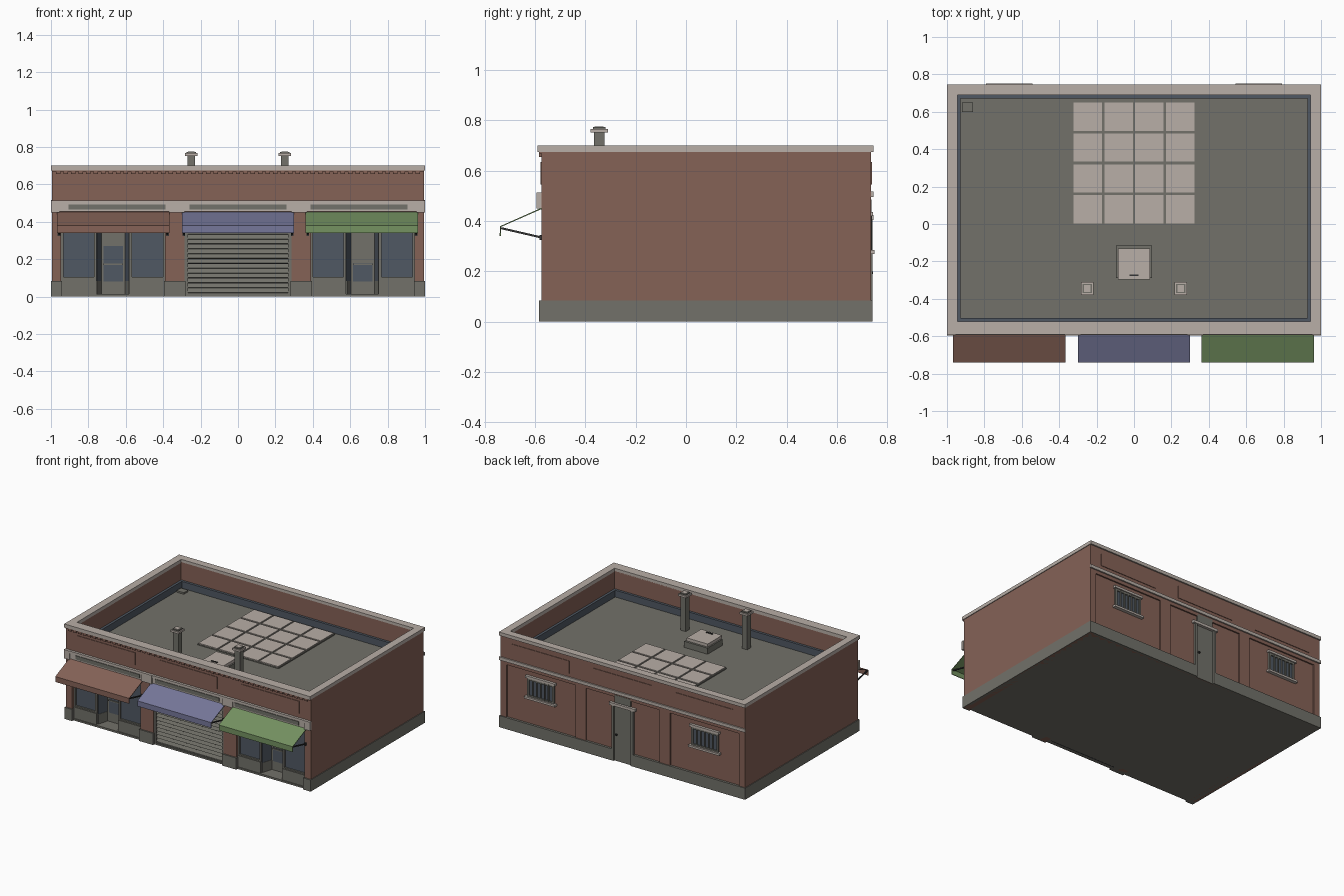
import bpy
import bmesh
from mathutils import Vector

default_cube = bpy.data.objects.get("Cube")
if default_cube:
    bpy.data.objects.remove(default_cube, do_unlink=True)


def material(name, red, green, blue):
    mat = bpy.data.materials.new(name)
    mat.use_nodes = True
    colour = (red, green, blue, 1)
    mat.diffuse_color = colour
    node = mat.node_tree.nodes["Principled BSDF"]
    node.inputs["Base Color"].default_value = colour
    node.inputs["Roughness"].default_value = 0.9
    return mat


BRICK = material("brick red", .235, .122, .094)
STONE = material("pale stone", .48, .425, .385)
GREY = material("warm grey", .168, .165, .142)
GLASS = material("blue grey glass", .08, .098, .125)
DARK = material("dark iron", .035, .035, .035)
BLUE = material("blue cloth", .18, .185, .32)
GREEN = material("green cloth", .175, .285, .12)

FRONT, BACK, SIDE = -.575, .735, .995
ROOF, TOP, PLINTH = .5, .7, .085
BAY = .667


def finish(name, mat, bm):
    bmesh.ops.recalc_face_normals(bm, faces=bm.faces)
    mesh = bpy.data.meshes.new(name)
    bm.to_mesh(mesh)
    bm.free()
    mesh.materials.append(mat)
    obj = bpy.data.objects.new(name, mesh)
    bpy.context.collection.objects.link(obj)
    return obj


def boxes(name, mat, bounds, mirror=False):
    """Join boxes given as (x0, x1, y0, y1, z0, z1); optionally mirror in x."""
    bounds = list(bounds)
    if mirror:
        bounds += [(-b[1], -b[0], *b[2:]) for b in bounds]
    bm = bmesh.new()
    for x0, x1, y0, y1, z0, z1 in bounds:
        low, high = Vector((x0, y0, z0)), Vector((x1, y1, z1))
        for v in bmesh.ops.create_cube(bm, size=1)["verts"]:
            v.co = (low + high) / 2 + v.co * (high - low)
    return finish(name, mat, bm)


def sheet(name, mat, path, start, end, thick, upright=False):
    """Sweep a path along x (path in y, z) or along z (path in x, y)."""
    bm = bmesh.new()
    rows = []
    for a, b in path:
        ends = [(a, b, s) if upright else (s, a, b) for s in (start, end)]
        rows.append([bm.verts.new(p) for p in ends])
    for (a, b), (c, d) in zip(rows, rows[1:]):
        bm.faces.new((a, b, d, c))
    obj = finish(name, mat, bm)
    solid = obj.modifiers.new("thickness", "SOLIDIFY")
    solid.thickness = thick
    solid.offset = 0
    return obj


def ring(outer, inner, z0, z1):
    """Four boxes around a rectangle, each rectangle as (x, y0, y1)."""
    x, y0, y1 = outer
    u, v0, v1 = inner
    return [(-x, x, y0, v0, z0, z1), (-x, x, v1, y1, z0, z1),
            (-x, -u, v0, v1, z0, z1), (u, x, v0, v1, z0, z1)]


def frame(x0, x1, y0, y1, z0, z1, w):
    """Upright frame of bar width w."""
    return [(x0, x0 + w, y0, y1, z0, z1), (x1 - w, x1, y0, y1, z0, z1),
            (x0 + w, x1 - w, y0, y1, z0, z0 + w),
            (x0 + w, x1 - w, y0, y1, z1 - w, z1)]


# Shell: side walls, back wall, front upper wall and piers
inner = (.945, -.52, .69)
boxes("side_wall", BRICK, [(inner[0], SIDE, FRONT, BACK, 0, TOP - .02)], True)
boxes("back_wall", BRICK, [(-SIDE, SIDE, inner[2], BACK - .01, 0, TOP - .02)])
boxes("front_upper_wall", BRICK, [(-SIDE, SIDE, FRONT, inner[1], .44, TOP - .02)])
boxes("front_pier", BRICK, [(.945, SIDE, FRONT, inner[1], 0, .45),
                            (.285, .39, FRONT, inner[1], 0, .45)], True)
boxes("floor", GREY, [(-.98, .98, -.57, .72, 0, .012)])
boxes("roof_deck", GREY, [(-.95, .95, -.53, .7, ROOF - .02, ROOF)])
boxes("parapet_cap", STONE, ring((1, -.59, .745), inner, TOP - .025, TOP))
boxes("roof_flashing", GLASS, ring(inner, (.927, -.502, .672), ROOF, ROOF + .05))

# Plinths
boxes("side_plinth", GREY, [(.98, 1, FRONT - .01, .74, 0, PLINTH)], True)
boxes("pier_plinth", GREY, [(.94, 1, FRONT - .01, -.53, 0, PLINTH),
                            (.28, .395, FRONT - .01, -.53, 0, PLINTH)], True)
boxes("back_plinth", GREY, [(.085, 1, .7, .742, 0, PLINTH)], True)

# Front brick trim and stone band
boxes("dentil", BRICK, [(x / 50 - .012, x / 50 + .012, FRONT - .01, FRONT, .655, .668)
                        for x in range(-48, 49, 2)])
boxes("dentil_course", BRICK, [(-SIDE, SIDE, FRONT - .01, FRONT, .668, .676)])
for side, face in (("front", FRONT), ("back", BACK)):
    boxes(side + "_brick_panel", BRICK,
          [(c - .235, c + .235, face - .004, face + .004, .545, .635)
           for c in (-BAY, 0, BAY)])
boxes("front_stone_band", STONE, [(-1, 1, FRONT - .012, FRONT, .455, .508),
                                  (-1, 1, FRONT - .018, FRONT, .495, .514)])
boxes("pier_bracket", STONE, [(.285, .37, FRONT - .02, FRONT, .45, .514),
                              (.955, 1, FRONT - .02, FRONT, .45, .514)], True)
boxes("sign_board", GREY, [(c - .26, c + .26, FRONT - .017, FRONT, .465, .492)
                           for c in (-BAY + .02, 0, BAY - .02)])

# Back piers, string course and top course around the sunken bays
boxes("back_pier", BRICK, [(.95, SIDE, .7, BACK, PLINTH, ROOF),
                           (.3, .385, .7, BACK, PLINTH, ROOF)], True)
boxes("back_upper_wall", BRICK, [(-SIDE, SIDE, .7, BACK, ROOF - .03, TOP - .02)])
boxes("back_string_course", STONE, [(-1, 1, BACK, .745, ROOF - .005, ROOF + .018)])

# Back windows with bars
wall = BACK - .01
boxes("back_window_glass", GLASS, [(BAY - .1, BAY + .1, wall, wall + .004, .29, .41)], True)
boxes("back_window_frame", GREY,
      frame(BAY - .11, BAY + .11, wall, wall + .012, .28, .42, .015), True)
boxes("back_window_sill", STONE, [(BAY - .125, BAY + .125, wall, .75, .27, .285),
                                  (BAY - .12, BAY + .12, wall, .744, .42, .437)], True)
boxes("window_bar", GREY, [(x - .004, x + .004, wall + .006, wall + .014, .285, .42)
                           for x in [BAY + i * .032 for i in range(-2, 3)]], True)

# Back door
boxes("back_door", GREY, [(-.075, .075, wall, wall + .006, 0, .4)])
boxes("back_door_frame", GREY, [(.07, .088, wall, .742, 0, .41)], True)
boxes("back_door_lintel", STONE, [(-.105, .105, wall, .745, .405, .425)])
boxes("back_door_vent", GREY, [(-.065, .065, wall, wall + .012, .43, .485)])
boxes("back_door_handle", DARK, [(.045, .058, wall, wall + .018, .19, .2)])


# Shop fronts: two display windows beside a recessed door
def shop(side, c, pane_top):
    glass_y, door_y = -.545, -.47
    left, right = c - .28, c + .28
    panes = [(left, c - .09), (c + .085, right)]
    boxes(side + "_bulkhead", GREY, [(a, b, -.562, -.53, 0, .095) for a, b in panes])
    boxes(side + "_display_glass", GLASS,
          [(a, b, glass_y, glass_y + .004, .09, .42) for a, b in panes])
    boxes(side + "_display_frame", GREY,
          [bar for a, b in panes for bar in frame(a, b, -.557, -.535, .09, .44, .014)])
    boxes(side + "_step", GREY, [(c - .09, c + .09, -.57, door_y, 0, .014)])
    for sign in (-1, 1):
        path = [(c + sign * .088, glass_y), (c + sign * .066, door_y)]
        sheet(side + "_entry_glass", GLASS, path, PLINTH, .44, .005, True)
        sheet(side + "_entry_base", GREY, path, 0, PLINTH, .008, True)
    boxes(side + "_door", GREY, [(c - .075, c + .075, door_y, door_y + .01, 0, .44)])
    boxes(side + "_door_glass", GLASS,
          [(c - .052, c + .052, door_y - .003, door_y, .08, pane_top)])
    boxes(side + "_door_bar", GREY,
          [(c - .052, c + .052, door_y - .01, door_y, .168, .176)])
    boxes(side + "_entry_ceiling", GREY, [(left, right, -.56, door_y, .43, .44)])


shop("right_shop", -BAY, .27)
shop("left_shop", BAY, .18)

# Roller shutter: overlapping slats in a frame
boxes("shutter_back", DARK, [(-.28, .28, -.545, -.53, 0, .44)])
boxes("shutter_guide", GREY, [(.268, .285, -.57, -.53, 0, .44)], True)
boxes("shutter_bottom_rail", GREY, [(-.27, .27, -.565, -.54, 0, .02)])
pitch = .026
for i in range(16):
    z = .022 + i * pitch
    sheet("shutter_slat", GREY, [(-.563, z), (-.55, z + pitch * .85)], -.27, .27, .006)

# Awnings with folding arms
for name, c, cloth in (("right_awning", -BAY, BRICK), ("middle_awning", 0, BLUE),
                       ("left_awning", BAY - .005, GREEN)):
    sheet(name, cloth, [(FRONT, .45), (-.738, .378), (-.738, .34)],
          c - .3, c + .3, .005)
    for x in (c - .29, c + .29):
        sheet(name + "_arm", DARK, [(FRONT, .335), (-.735, .372)],
              x - .004, x + .004, .008)
    boxes(name + "_bracket", DARK, [(x - .007, x + .007, FRONT - .008, FRONT, .325, .345)
                                    for x in (c - .29, c + .29)])

# Rooftop: skylight panes, hatch and chimneys
cell = .165
boxes("skylight_frame", GREY, [(-.33, .33, 0, .655, ROOF, ROOF + .008)])
boxes("skylight_pane", STONE,
      [(i * cell - .33 + .006, (i + 1) * cell - .336, j * cell + .003,
        (j + 1) * cell - .011, ROOF, ROOF + .014)
       for i in range(4) for j in range(4)])
boxes("hatch_base", GREY, [(-.095, .095, -.29, -.115, ROOF, ROOF + .045)])
boxes("hatch_lid", STONE, [(-.085, .085, -.298, -.13, ROOF + .045, ROOF + .067)])
boxes("hatch_handle", DARK, [(-.025, .025, -.278, -.27, ROOF + .067, ROOF + .073)])


def stack(half, z0, z1):
    x, y = .25, -.345
    return [(x - half, x + half, y - half, y + half, z0, z1)]


boxes("chimney_shaft", GREY, stack(.021, ROOF, .755), True)
boxes("chimney_cap", STONE, stack(.034, .753, .767), True)
boxes("chimney_top", GREY, stack(.025, .767, .774), True)
boxes("chimney_lid", STONE, stack(.018, .774, .777), True)
boxes("roof_drain", GREY, [(-.92, -.86, .6, .65, ROOF, ROOF + .012)])
